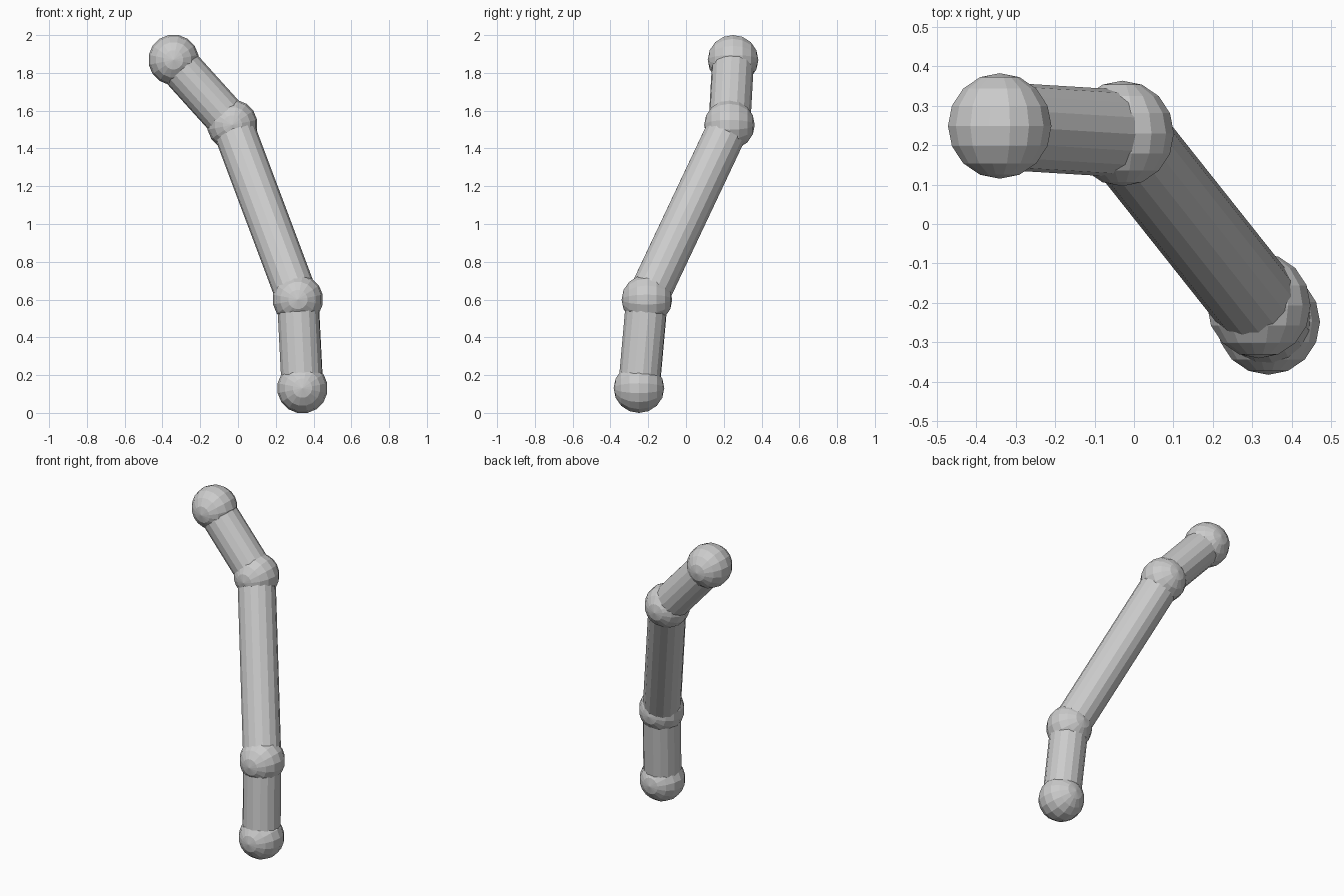
import bpy
from math import pi
from mathutils import Vector, Matrix

if "Cube" in bpy.data.objects:
    bpy.data.objects.remove(bpy.data.objects["Cube"])

BALL_R, ROD_R, SIDES = 0.134, 0.111, 16

# Joint centres from the bottom to the top
joints = [Vector(p) for p in ((0.341, -0.249, 0.131), (0.317, -0.207, 0.60),
                              (-0.03, 0.230, 1.525), (-0.341, 0.249, 1.869))]


def ball(name, centre):
    # Poles face front and back, a flat strip faces up
    bpy.ops.mesh.primitive_uv_sphere_add(segments=SIDES, ring_count=8, radius=BALL_R)
    ob = bpy.context.object
    ob.name = name
    ob.data.transform(Matrix.Rotation(pi / 2, 4, 'X') @ Matrix.Rotation(pi / SIDES, 4, 'Z'))
    ob.location = centre


def rod(name, a, b):
    axis = b - a
    bpy.ops.mesh.primitive_cylinder_add(vertices=SIDES, radius=ROD_R, depth=axis.length,
                                        location=(a + b) / 2,
                                        rotation=axis.to_track_quat('Z', 'Y').to_euler())
    bpy.context.object.name = name


# Balls at the joints and ends
for name, p in zip(("bottom_ball", "lower_joint", "upper_joint", "top_ball"), joints):
    ball(name, p)

# Rods between the balls
for name, a, b in zip(("lower_rod", "middle_rod", "upper_rod"), joints, joints[1:]):
    rod(name, a, b)
